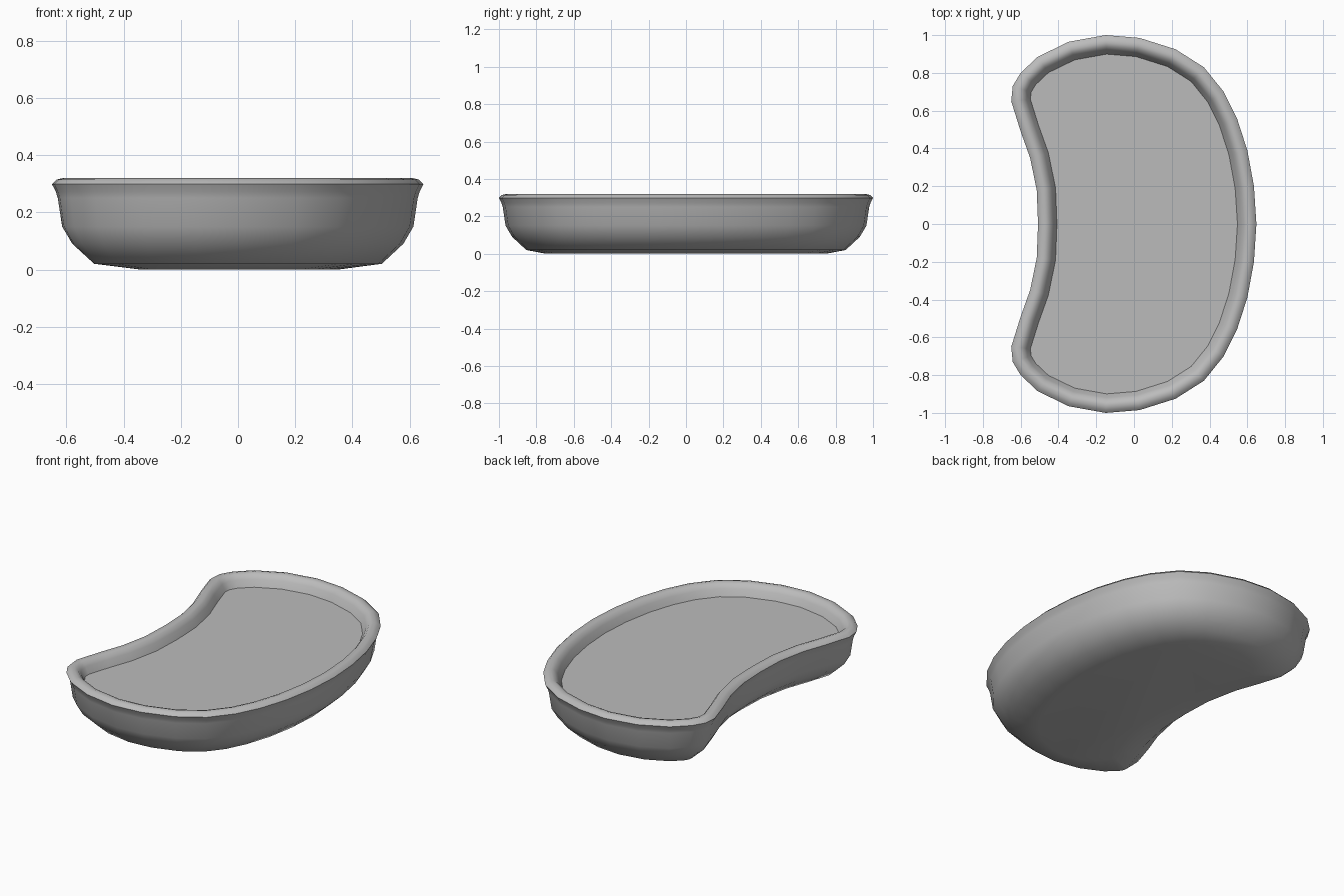
import bpy
import bmesh
import math
from mathutils import Vector

cube = bpy.data.objects.get("Cube")
if cube:
    bpy.data.objects.remove(cube, do_unlink=True)


def material(name, value):
    mat = bpy.data.materials.new(name)
    mat.use_nodes = True
    colour = (value, value, value, 1)
    mat.diffuse_color = colour
    mat.node_tree.nodes["Principled BSDF"].inputs["Base Color"].default_value = colour
    return mat


grey = material("plain grey", 0.5)

# Kidney outline: back half, mirrored to the front
half = [(0.648, 0), (0.635, 0.2), (0.60, 0.39), (0.545, 0.56), (0.475, 0.70),
        (0.37, 0.83), (0.22, 0.925), (0.03, 0.985), (-0.15, 1.0), (-0.345, 0.965),
        (-0.51, 0.885), (-0.60, 0.80), (-0.642, 0.73), (-0.65, 0.65), (-0.60, 0.49),
        (-0.55, 0.35), (-0.515, 0.18), (-0.508, 0)]
outline = [Vector(p) for p in half + [(x, -y) for x, y in half[-2:0:-1]]]
count = len(outline)


def inset(distance):
    """Move the outline inward along its mitred normals."""
    ring = []
    for i, p in enumerate(outline):
        a = (p - outline[i - 1]).normalized()
        b = (outline[(i + 1) % count] - p).normalized()
        na, nb = Vector((-a.y, a.x)), Vector((-b.y, b.x))
        ring.append(p + (na + nb) * distance / (1 + na.dot(nb)))
    return ring


def toward_spine(ring, amount):
    """Draw a ring toward the curved centre line of the kidney."""
    return [p.lerp(Vector((0.07 - 0.25 * p.y ** 2, 0.65 * p.y)), amount) for p in ring]


def build(name, rings, cap_first, cap_last):
    bm = bmesh.new()
    loops = [[bm.verts.new((p.x, p.y, z)) for p in ring] for ring, z in rings]
    for low, high in zip(loops, loops[1:]):
        for i in range(count):
            j = (i + 1) % count
            bm.faces.new((low[i], low[j], high[j], high[i]))
    if cap_first:
        bm.faces.new(loops[0][::-1])
    if cap_last:
        bm.faces.new(loops[-1])
    mesh = bpy.data.meshes.new(name)
    bm.to_mesh(mesh)
    bm.free()
    mesh.materials.append(grey)
    obj = bpy.data.objects.new(name, mesh)
    bpy.context.collection.objects.link(obj)
    bpy.ops.object.select_all(action="DESELECT")
    obj.select_set(True)
    bpy.context.view_layer.objects.active = obj
    bpy.ops.object.shade_smooth_by_angle(angle=math.radians(50))
    return obj


# Dish shell: underside, rounded side, flared lip and inner wall
base = inset(0.145)
profile = [(0.07, 0.09), (0.035, 0.15), (0.02, 0.25), (0.013, 0.272), (0, 0.298),
           (0.016, 0.314), (0.04, 0.32), (0.062, 0.313), (0.08, 0.29), (0.1, 0.25)]
shell = [(toward_spine(base, 0.35), 0.0), (base, 0.02)]
shell += [(inset(d), z) for d, z in profile]
build("dish_shell", shell, True, False)

# Flat inner floor
build("dish_floor", [(inset(0.1), 0.25)], False, True)
